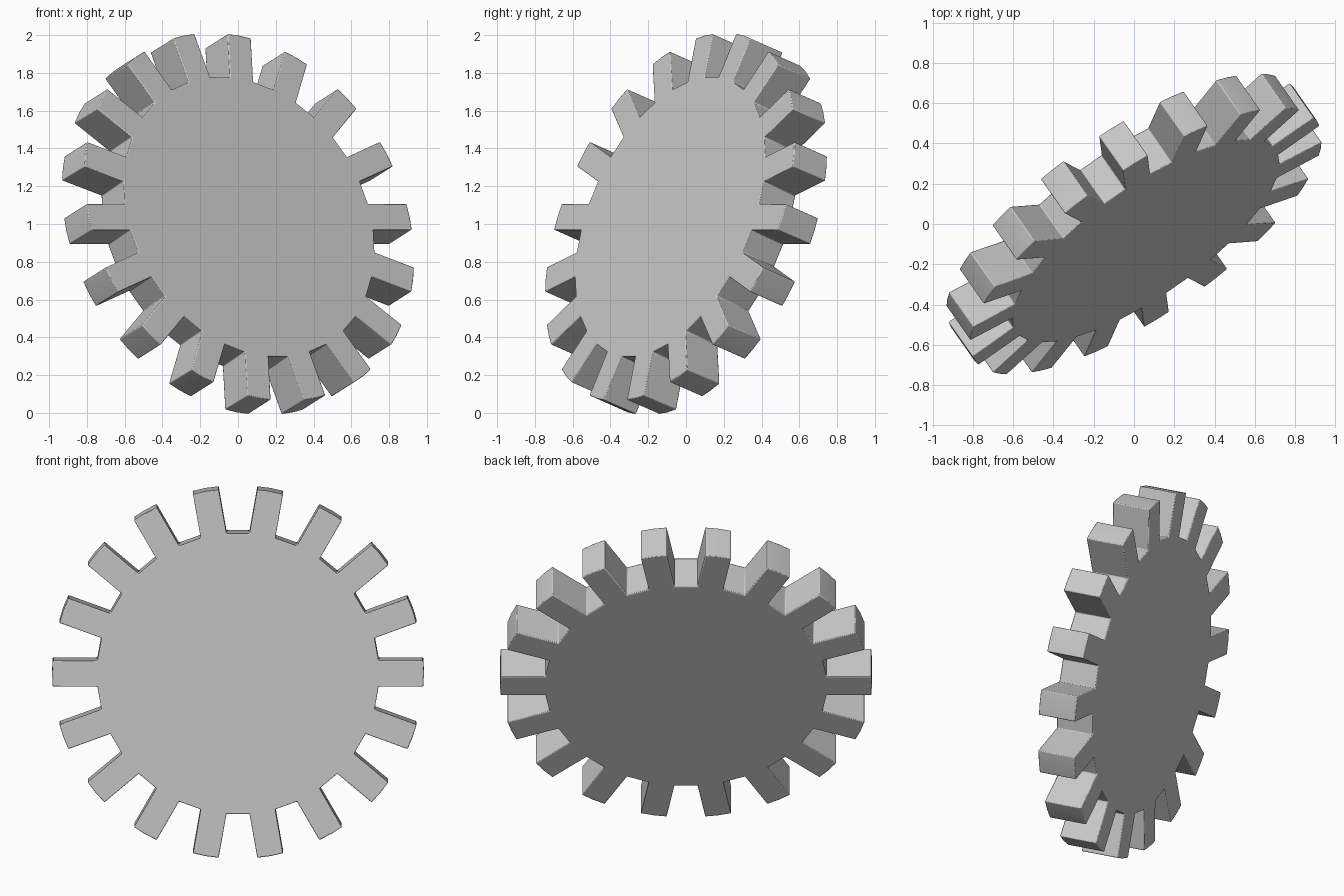
import bpy, bmesh
from math import radians, sqrt
from mathutils import Matrix, Vector

TEETH = 18
TIP, ROOT = 1.038, 0.788
HALF_WIDTH, HALF_DEPTH = 0.073, 0.112

old = bpy.data.objects.get("Cube")
if old:
    bpy.data.objects.remove(old, do_unlink=True)

# Plain grey material
grey = bpy.data.materials.new("plain_grey")
grey.use_nodes = True
colour = (0.58, 0.58, 0.58, 1)
grey.diffuse_color = colour
grey.node_tree.nodes["Principled BSDF"].inputs["Base Color"].default_value = colour

# Outline of one tooth pointing along +x, repeated around the wheel
root_x = sqrt(ROOT ** 2 - HALF_WIDTH ** 2)
tooth = [(root_x, -HALF_WIDTH), (TIP - 0.004, -HALF_WIDTH), (TIP, 0),
         (TIP - 0.004, HALF_WIDTH), (root_x, HALF_WIDTH)]

bm = bmesh.new()
outline = []
for i in range(TEETH):
    turn = Matrix.Rotation(radians(360 / TEETH * i), 3, 'Z')
    outline += [bm.verts.new(turn @ Vector((x, y, -HALF_DEPTH))) for x, y in tooth]
face = bm.faces.new(outline)

# Thicken the outline into a solid toothed wheel
solid = bmesh.ops.extrude_face_region(bm, geom=[face])
moved = [v for v in solid["geom"] if isinstance(v, bmesh.types.BMVert)]
bmesh.ops.translate(bm, verts=moved, vec=(0, 0, 2 * HALF_DEPTH))
bmesh.ops.recalc_face_normals(bm, faces=bm.faces)

mesh = bpy.data.meshes.new("toothed_wheel")
bm.to_mesh(mesh)
bm.free()
mesh.materials.append(grey)
wheel = bpy.data.objects.new("toothed_wheel", mesh)
bpy.context.collection.objects.link(wheel)

# Stand the wheel up, turned to one side and leaning back
wheel.matrix_world = (Matrix.Translation((0, 0, 1))
                      @ Matrix.Rotation(radians(35), 4, 'Z')
                      @ Matrix.Rotation(radians(70), 4, 'X'))

# Slightly softened edges
bevel = wheel.modifiers.new("soft_edges", 'BEVEL')
bevel.width = 0.005
bevel.segments = 2
bevel.limit_method = 'ANGLE'
bevel.angle_limit = radians(40)

bpy.context.view_layer.objects.active = wheel
wheel.select_set(True)
bpy.ops.object.shade_smooth_by_angle(angle=radians(40))
